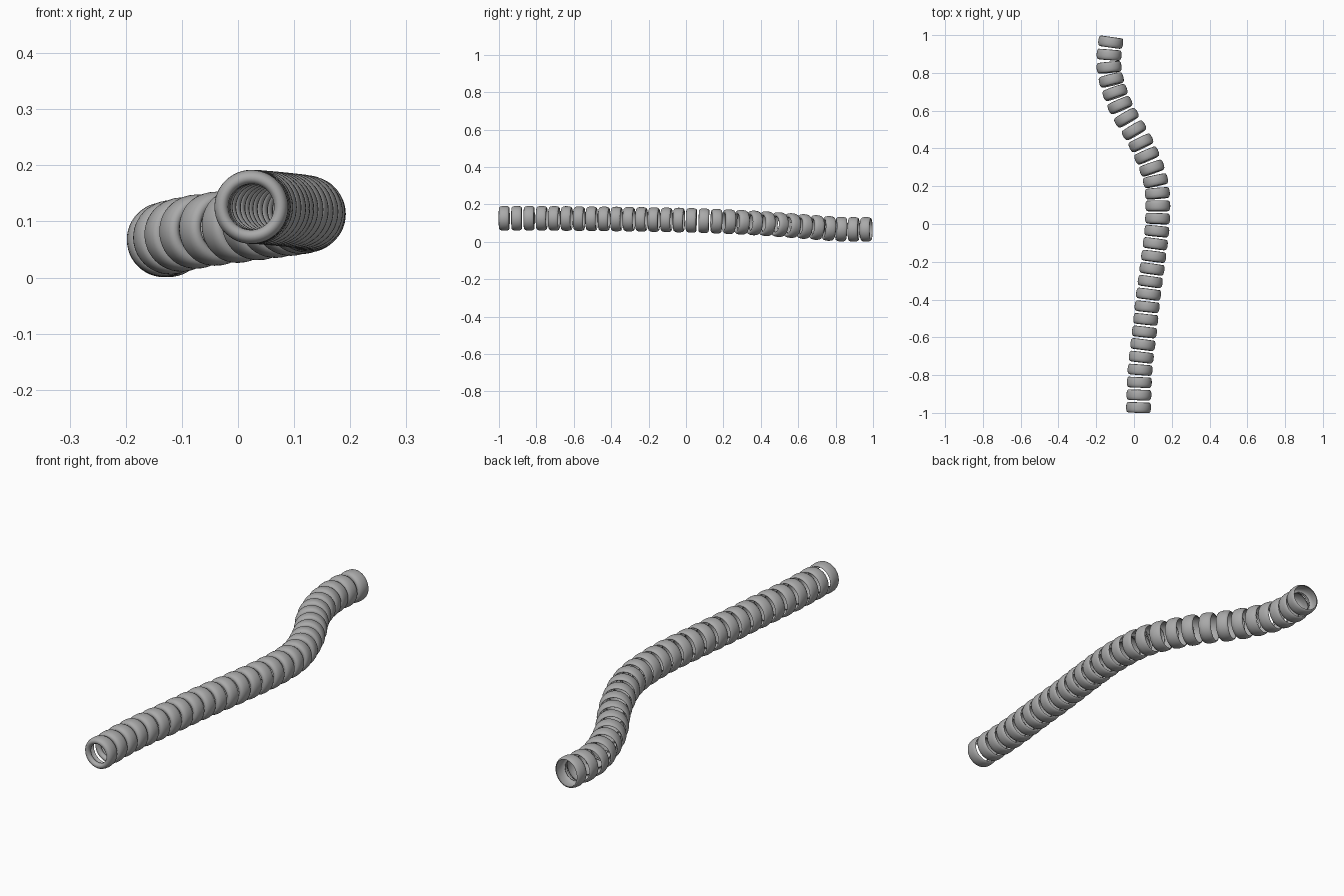
import bpy, math
from mathutils import Vector

if "Cube" in bpy.data.objects:
    bpy.data.objects.remove(bpy.data.objects["Cube"], do_unlink=True)

grey = bpy.data.materials.new("plain grey")
grey.use_nodes = True
grey.diffuse_color = (0.4, 0.4, 0.4, 1)
grey.node_tree.nodes["Principled BSDF"].inputs["Base Color"].default_value = grey.diffuse_color

RINGS, SIDES = 30, 48
START, PITCH = -0.972, 0.0667

# Winding centre line: x and z at every third ring
PATH_X = [.024, .032, .055, .077, .104, .125, .114, .037, -.074, -.132, -.115]
PATH_Z = [.126, .126, .124, .122, .119, .115, .108, .097, .082, .068, .067]

# Ring cross-section (radius, distance along): rolled front lip, open thin back
PROFILE = [(.041, -.010), (.041, -.018), (.045, -.025), (.051, -.028),
           (.058, -.026), (.063, -.020), (.0655, -.010), (.066, 0),
           (.0655, .010), (.064, .019), (.061, .025), (.057, .028)]


def smooth_value(values, t):
    """Catmull-Rom interpolation through evenly spaced values."""
    k = min(int(t), len(values) - 2)
    f = t - k
    b, c = values[k], values[k + 1]
    a = values[k - 1] if k > 0 else 2 * b - c
    d = values[k + 2] if k + 2 < len(values) else 2 * c - b
    return b + f * ((c - a) + f * ((2 * a - 5 * b + 4 * c - d) + f * (3 * (b - c) + d - a))) / 2


def path_point(i):
    t = max(i, 0) / 3
    return Vector((smooth_value(PATH_X, t), START + PITCH * max(i, 0), smooth_value(PATH_Z, t)))


# One ring shell, turned around the y axis
verts, faces = [], []
for r, y in PROFILE:
    for s in range(SIDES):
        a = math.tau * s / SIDES
        verts.append((r * math.cos(a), y, r * math.sin(a)))
for p in range(len(PROFILE) - 1):
    for s in range(SIDES):
        n = (s + 1) % SIDES
        faces.append((p * SIDES + s, (p + 1) * SIDES + s, (p + 1) * SIDES + n, p * SIDES + n))
ring_mesh = bpy.data.meshes.new("ring")
ring_mesh.from_pydata(verts, [], faces)
ring_mesh.materials.append(grey)
ring_mesh.shade_smooth()

# Rings strung along the centre line, each square to it
for i in range(RINGS):
    ring = bpy.data.objects.new(f"ring_{i + 1:02d}", ring_mesh)
    bpy.context.scene.collection.objects.link(ring)
    ring.location = path_point(i)
    tangent = path_point(i + 0.5) - path_point(i - 0.5)
    ring.rotation_euler = (math.asin(tangent.normalized().z), 0, math.atan2(-tangent.x, tangent.y))
    shell = ring.modifiers.new("wall", 'SOLIDIFY')
    shell.thickness = 0.002
    shell.offset = -1
